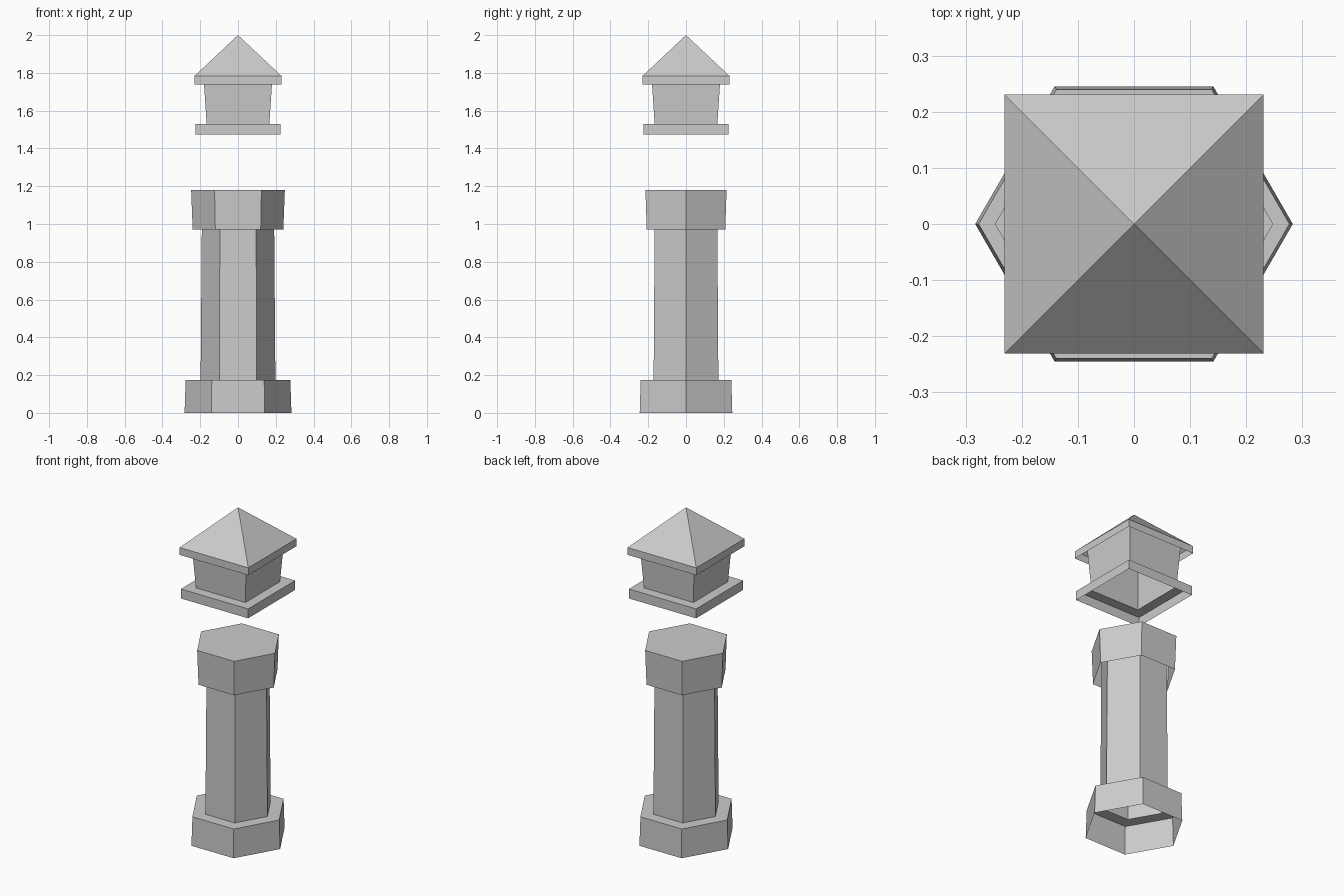
import bpy
import bmesh
from math import cos, sin, pi, sqrt

cube = bpy.data.objects.get("Cube")
if cube:
    bpy.data.objects.remove(cube, do_unlink=True)

# One plain stone colour for every part
stone = bpy.data.materials.new("grey_stone")
stone.use_nodes = True
colour = (0.6, 0.6, 0.6, 1.0)
stone.diffuse_color = colour
stone.node_tree.nodes["Principled BSDF"].inputs["Base Color"].default_value = colour


def shell(name, sides, profile, turn=0.0):
    """Sweep a (radius, height) profile round z as a flat-sided thin shell."""
    bm = bmesh.new()
    rings = []
    for radius, z in profile:
        if radius == 0:
            rings.append([bm.verts.new((0, 0, z))] * sides)
        else:
            angles = [turn + 2 * pi * i / sides for i in range(sides)]
            rings.append([bm.verts.new((radius * cos(a), radius * sin(a), z))
                          for a in angles])
    flat_top = profile[-1][0] == 0 and profile[-1][1] == profile[-2][1]
    if flat_top:
        bm.verts.remove(rings.pop()[0])
        bm.faces.new(rings[-1])
    for low, high in zip(rings, rings[1:]):
        for i in range(sides):
            j = (i + 1) % sides
            if high[i] is high[j]:
                bm.faces.new((low[i], low[j], high[i]))
            else:
                bm.faces.new((low[i], low[j], high[j], high[i]))
    mesh = bpy.data.meshes.new(name)
    bm.to_mesh(mesh)
    bm.free()
    mesh.materials.append(stone)
    obj = bpy.data.objects.new(name, mesh)
    bpy.context.collection.objects.link(obj)
    return obj


def square_shell(name, profile):
    """Square shell whose profile gives half widths instead of radii."""
    return shell(name, 4, [(w * sqrt(2), z) for w, z in profile], pi / 4)


# Hexagonal pillar: open foot with a ledge, tapering shaft, skirted cap
shell("pillar_foot", 6, [(0.283, 0), (0.277, 0.175), (0.198, 0.175)])
shell("pillar_shaft", 6, [(0.198, 0.175), (0.19, 1.18)])
shell("pillar_cap", 6, [(0.24, 0.97), (0.248, 1.18), (0, 1.18)])

# Square lantern floating above: open plate, flared body, pyramid roof
square_shell("lantern_plate", [(0.226, 1.473), (0.226, 1.53), (0.166, 1.53)])
square_shell("lantern_body", [(0.166, 1.53), (0.185, 1.82)])
square_shell("lantern_roof", [(0.231, 1.738), (0.231, 1.783), (0, 2.0)])
